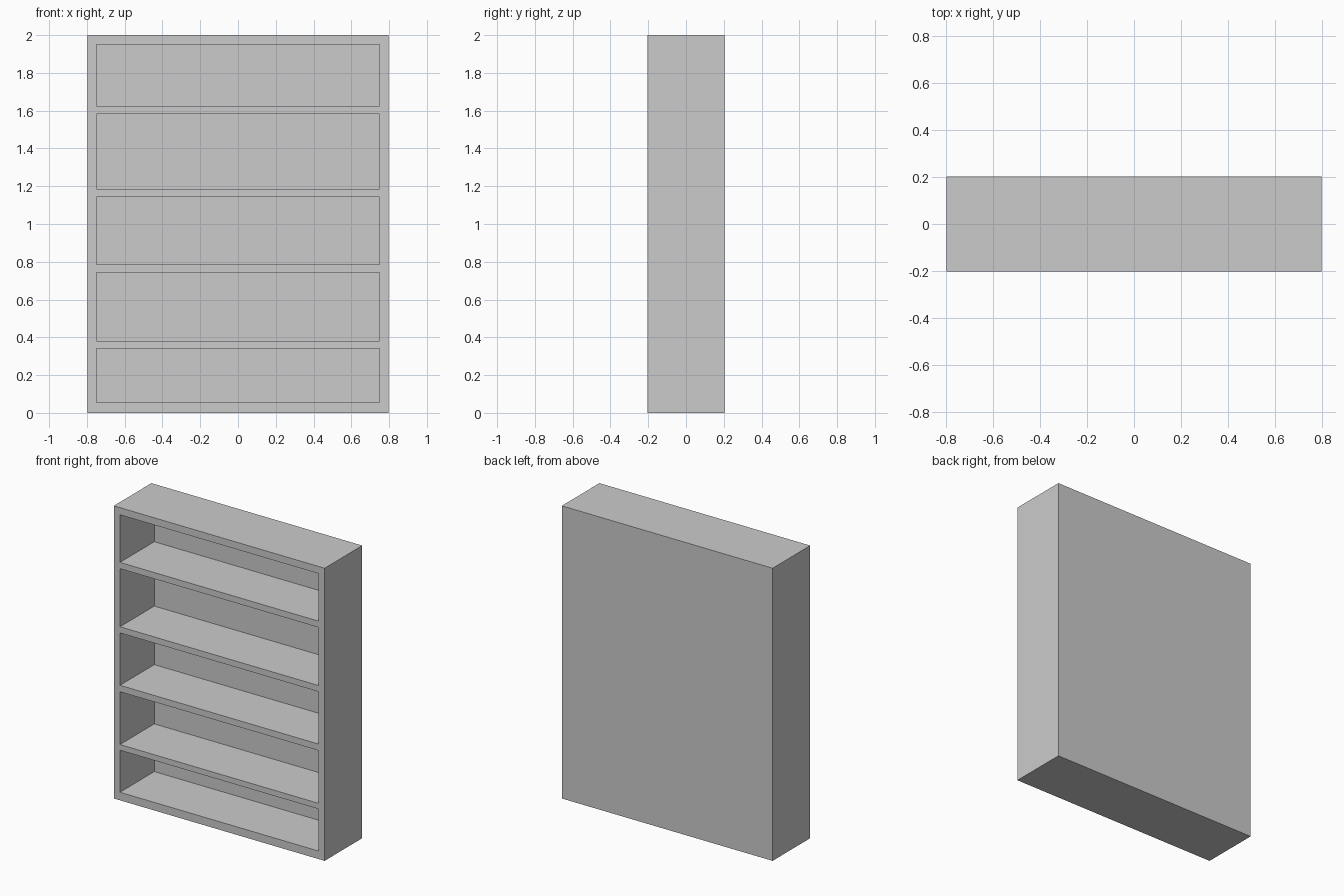
import bpy

if "Cube" in bpy.data.objects:
    bpy.data.objects.remove(bpy.data.objects["Cube"])

HALF_W, HALF_D, HEIGHT = 0.797, 0.203, 2.0
INNER_HALF_W = 0.75
BACK_INNER_Y = 0.167
# bottom and top height of each open compartment
COMPARTMENTS = [(0.055, 0.342), (0.381, 0.742), (0.786, 1.144),
                (1.186, 1.583), (1.626, 1.951)]


def box(name, x, y, z):
    """Box spanning the given (min, max) ranges."""
    bpy.ops.mesh.primitive_cube_add(size=1, location=[sum(r) / 2 for r in (x, y, z)])
    ob = bpy.context.object
    ob.name = name
    ob.scale = [r[1] - r[0] for r in (x, y, z)]
    bpy.ops.object.transform_apply(location=True, rotation=False, scale=True)
    return ob


# Solid bookcase body
bookcase = box("bookcase", (-HALF_W, HALF_W), (-HALF_D, HALF_D), (0, HEIGHT))

# Hollow out the compartments, leaving sides, shelves and back panel
for i, z in enumerate(COMPARTMENTS):
    cutter = box(f"compartment_cutter_{i + 1}", (-INNER_HALF_W, INNER_HALF_W),
                 (-HALF_D - 0.1, BACK_INNER_Y), z)
    cutter.hide_render = True
    bpy.context.view_layer.objects.active = bookcase
    cut = bookcase.modifiers.new("compartment", 'BOOLEAN')
    cut.operation = 'DIFFERENCE'
    cut.solver = 'EXACT'
    cut.object = cutter
    bpy.ops.object.modifier_apply(modifier=cut.name)
    bpy.data.objects.remove(cutter)
